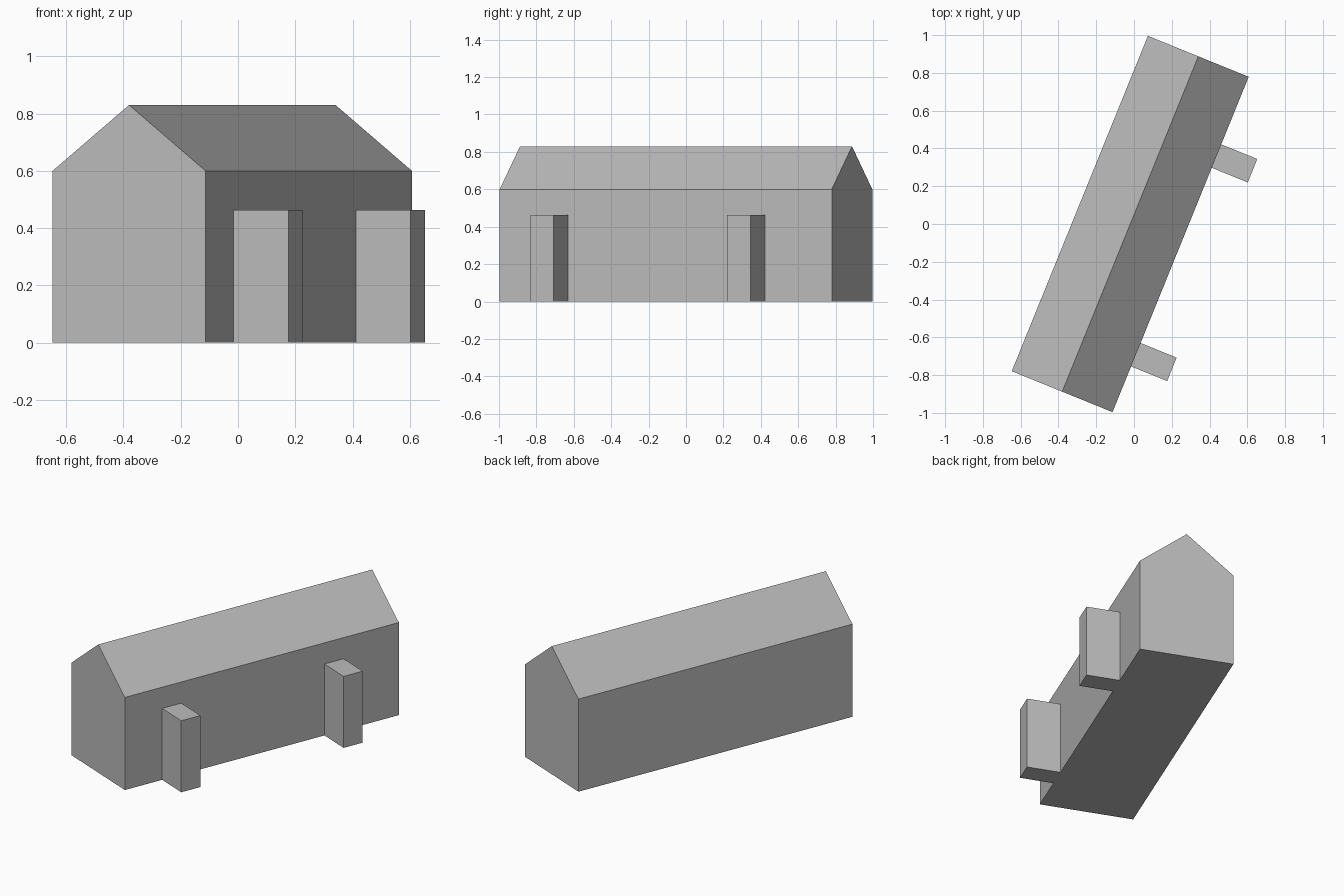
import bpy
import bmesh
from math import radians
from mathutils import Matrix

cube = bpy.data.objects.get("Cube")
if cube:
    bpy.data.objects.remove(cube, do_unlink=True)

# Single plain grey
grey = bpy.data.materials.new("plain grey")
grey.use_nodes = True
colour = (0.5, 0.5, 0.5, 1)
grey.diffuse_color = colour
grey.node_tree.nodes["Principled BSDF"].inputs["Base Color"].default_value = colour

# The whole building is turned on its plot
PLACE = Matrix.Translation((-0.02, 0, 0)) @ Matrix.Rotation(radians(-22.1), 4, "Z")
HALF_WIDTH, HALF_LENGTH = 0.288, 0.958
EAVES, RIDGE = 0.6, 0.83


def extrude_profile(name, profile, y0, y1):
    """Extrude an (x, z) profile from y0 to y1 and place it."""
    bm = bmesh.new()
    face = bm.faces.new([bm.verts.new((x, y0, z)) for x, z in profile])
    ext = bmesh.ops.extrude_face_region(bm, geom=[face], use_keep_orig=True)
    verts = [g for g in ext["geom"] if isinstance(g, bmesh.types.BMVert)]
    bmesh.ops.translate(bm, verts=verts, vec=(0, y1 - y0, 0))
    bmesh.ops.recalc_face_normals(bm, faces=bm.faces)
    mesh = bpy.data.meshes.new(name)
    bm.to_mesh(mesh)
    bm.free()
    mesh.materials.append(grey)
    obj = bpy.data.objects.new(name, mesh)
    obj.matrix_world = PLACE
    bpy.context.collection.objects.link(obj)
    return obj


# Long gabled hall
w = HALF_WIDTH
extrude_profile("gabled_hall",
                [(-w, 0), (w, 0), (w, EAVES), (0, RIDGE), (-w, EAVES)],
                -HALF_LENGTH, HALF_LENGTH)

# Two flat-topped porches on the long side
out, top = 0.494, 0.463
for name, centre in (("front_porch", -0.63), ("back_porch", 0.505)):
    extrude_profile(name, [(w, 0), (out, 0), (out, top), (w, top)],
                    centre - 0.067, centre + 0.067)
